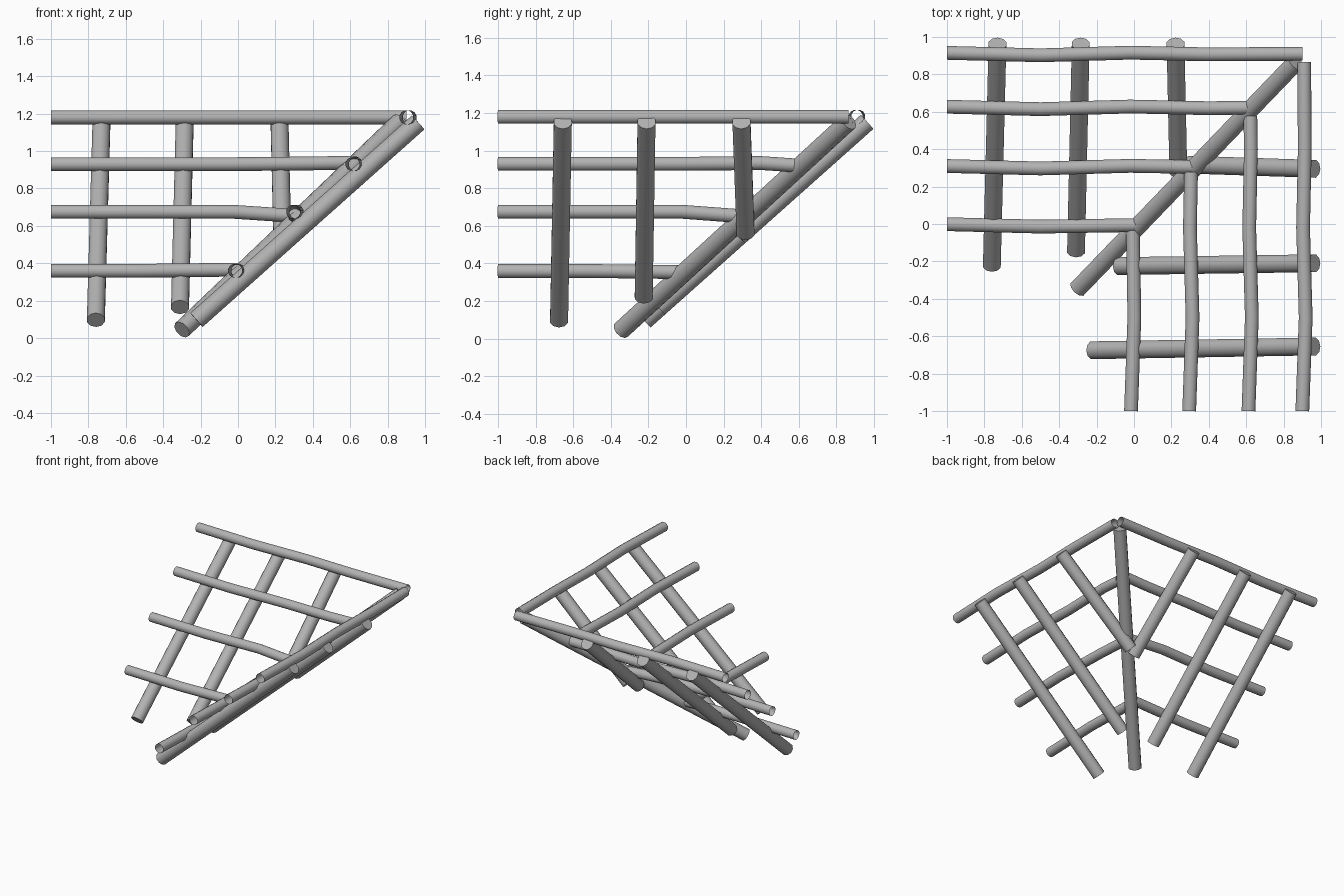
import bpy, bmesh, math
from mathutils import Vector

cube = bpy.data.objects.get("Cube")
if cube:
    bpy.data.objects.remove(cube, do_unlink=True)

grey = bpy.data.materials.new("plain grey")
grey.use_nodes = True
GREY = (0.45, 0.45, 0.45, 1)
grey.diffuse_color = GREY
grey.node_tree.nodes["Principled BSDF"].inputs["Base Color"].default_value = GREY


def pole(name, path, radius, sides, capped):
    """Sweep a round section along a path of points."""
    pts = [Vector(p) for p in path]
    bm = bmesh.new()
    rings = []
    for i, p in enumerate(pts):
        along = (pts[min(i + 1, len(pts) - 1)] - pts[max(i - 1, 0)]).normalized()
        side = along.cross(Vector((0, 0, 1))).normalized()
        up = side.cross(along)
        ring = []
        for k in range(sides):
            a = math.tau * (k + 0.5) / sides
            ring.append(bm.verts.new(p + radius * (math.cos(a) * side + math.sin(a) * up)))
        rings.append(ring)
    for r, s in zip(rings, rings[1:]):
        for k in range(sides):
            n = (k + 1) % sides
            bm.faces.new((r[k], r[n], s[n], s[k])).smooth = True
    if capped:
        bm.faces.new(rings[0])
        bm.faces.new(rings[-1])
        bmesh.ops.recalc_face_normals(bm, faces=bm.faces)
    else:
        bm.normal_update()
        f = bm.faces[:][0]
        if f.normal.dot(f.calc_center_median() - (pts[0] + pts[1]) / 2) < 0:
            bmesh.ops.reverse_faces(bm, faces=bm.faces)
    mesh = bpy.data.meshes.new(name)
    bm.to_mesh(mesh)
    bm.free()
    mesh.materials.append(grey)
    obj = bpy.data.objects.new(name, mesh)
    bpy.context.collection.objects.link(obj)
    bpy.ops.object.select_all(action="DESELECT")
    obj.select_set(True)
    bpy.context.view_layer.objects.active = obj
    bpy.ops.object.shade_smooth_by_angle(angle=math.radians(50))


def swap(path):
    """Reflect a path across the diagonal, from one roof slope to the other."""
    return [(y, x, z) for x, y, z in path]


# Hip rafter along the diagonal
pole("hip_rafter", [(-0.3, -0.345, 0.045), (0.865, 0.865, 1.155)], 0.05, 10, True)

# Common rafters: position at the top, sideways drift, lower end along the slope
TOP, FOOT, SLOPE = 0.963, 0.097, 0.891


def rafter_path(place, drift, low):
    return [(place + drift, low, FOOT + (low + 0.222) * SLOPE), (place, TOP, 1.153)]


back = [(-0.73, -0.03, -0.222), (-0.285, -0.025, -0.145), (0.222, 0.015, 0.28)]
side = [(-0.655, -0.02, -0.222), (-0.21, -0.015, -0.08), (0.295, 0.022, 0.3)]
for i, r in enumerate(back, 1):
    pole(f"back_rafter_{i}", rafter_path(*r), 0.05, 10, True)
for i, r in enumerate(side, 1):
    pole(f"side_rafter_{i}", swap(rafter_path(*r)), 0.05, 10, True)

# Battens: distance out, height, end at the hip, height change near the hip
battens = [(0.91, 1.18, 0.9, 0), (0.622, 0.93, 0.61, 0.008),
           (0.305, 0.675, 0.31, -0.022), (-0.006, 0.36, 0.01, 0.006)]
for i, (out, z, end, rise) in enumerate(battens, 1):
    for name, shift, sway in (("back", 0, -1), ("side", -0.035, 1)):
        stop = end + shift
        path = [(-1, out + (0.005 if sway < 0 else -0.01), z),
                (-0.5, out + 0.008 * sway, z)]
        if stop > 0.1:
            path.append((-0.02, out - 0.006 * sway, z))
        if stop > 0.5:
            path.append((0.4, out + 0.003 * sway, z + rise / 2))
        path.append((stop, out, z + (rise if sway < 0 else -abs(rise))))
        pole(f"{name}_batten_{i}", path if name == "back" else swap(path), 0.038, 12, False)
